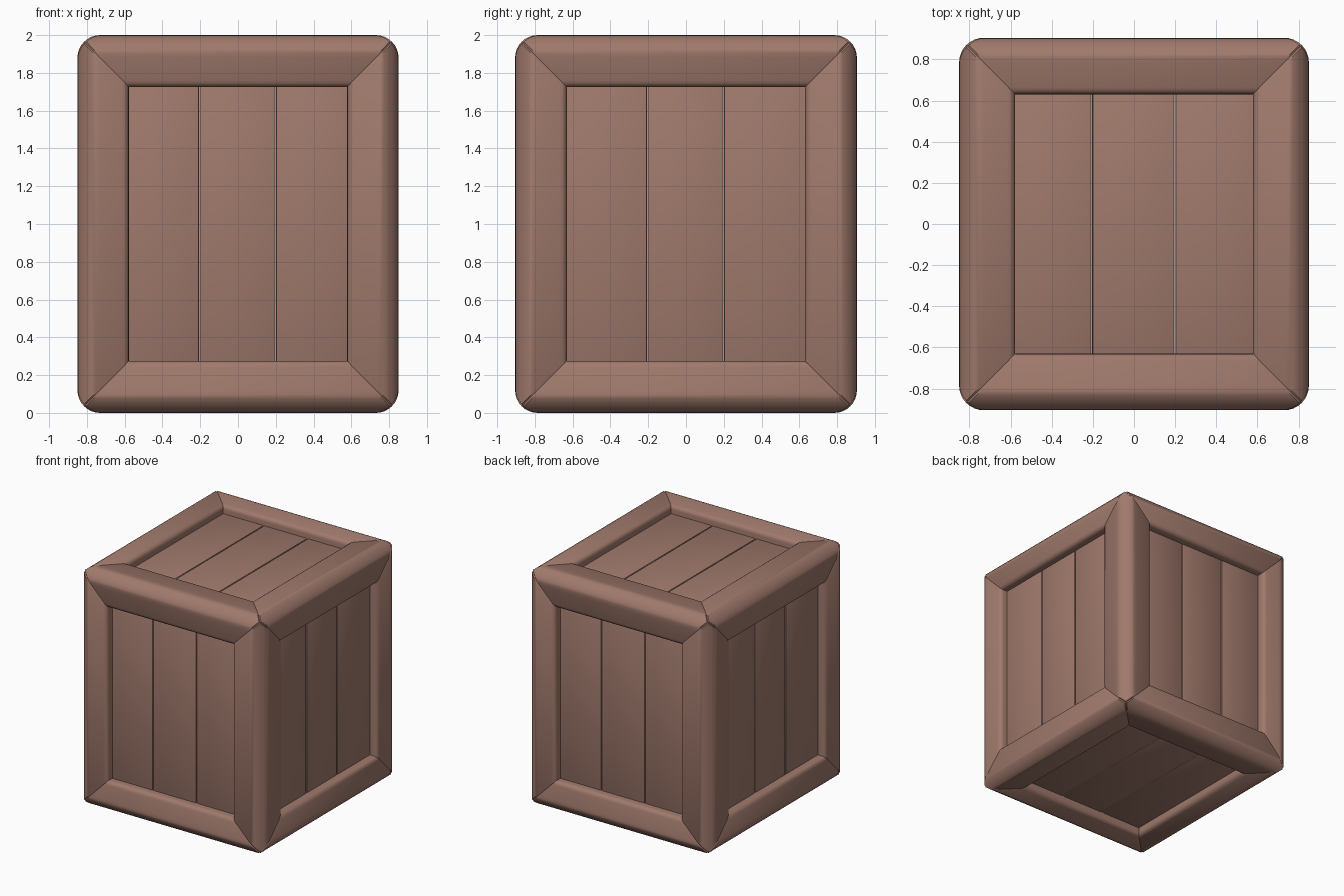
import bpy, bmesh, math
from mathutils import Vector

if "Cube" in bpy.data.objects:
    bpy.data.objects.remove(bpy.data.objects["Cube"])

HALF = (0.85, 0.905, 1.0)      # half sizes of the crate
WIDTH = (0.272, 0.275, 0.275)  # frame width measured along each axis
RECESS = 0.07                  # how deep the planks sit
LEG = 0.13                     # thickness of the frame legs
SEAM = 0.012                   # groove at the mitred joints

wood = bpy.data.materials.new("brown wood")
wood.diffuse_color = (0.35, 0.192, 0.15, 1)
wood.use_nodes = True
wood.node_tree.nodes["Principled BSDF"].inputs["Base Color"].default_value = wood.diffuse_color


def finish(name, bm, angle=40):
    bmesh.ops.recalc_face_normals(bm, faces=bm.faces)
    me = bpy.data.meshes.new(name)
    bm.to_mesh(me)
    bm.free()
    me.materials.append(wood)
    ob = bpy.data.objects.new(name, me)
    bpy.context.collection.objects.link(ob)
    bpy.ops.object.select_all(action='DESELECT')
    ob.select_set(True)
    bpy.context.view_layer.objects.active = ob
    bpy.ops.object.shade_smooth_by_angle(angle=math.radians(angle))
    return ob


def arc(cx, cy, r, start, end, n):
    out = []
    for i in range(n + 1):
        t = math.radians(start + (end - start) * i / n)
        out.append((cx + r * math.cos(t), cy + r * math.sin(t)))
    return out


def beam_profile(wa, wb):
    """L section as insets from the two outer faces, rounded outside."""
    r, s = 0.12, 0.035
    return (arc(r, r, r, 270, 180, 8) + arc(s, wb - s, s, 180, 90, 4)
            + [(LEG, wb), (LEG, LEG), (wa, LEG)]
            + arc(wa - s, s, s, 0, -90, 4))


def beam(name, axis, sa, sb):
    """Frame beam along one axis, mitred at both ends."""
    a, b = [i for i in range(3) if i != axis]
    prof = beam_profile(WIDTH[a], WIDTH[b])
    bm = bmesh.new()
    rings = []
    for end, inner in ((-1, False), (-1, True), (1, True), (1, False)):
        ring = []
        for pa, pb in prof:
            along = max(pa, pb) * WIDTH[axis] / max(WIDTH[a], WIDTH[b])
            if inner:
                along += SEAM
            else:
                pa, pb = min(pa + SEAM, WIDTH[a]), min(pb + SEAM, WIDTH[b])
            co = Vector((0, 0, 0))
            co[axis] = end * (HALF[axis] - along)
            co[a] = sa * (HALF[a] - pa)
            co[b] = sb * (HALF[b] - pb)
            co.z += HALF[2]
            ring.append(bm.verts.new(co))
        rings.append(ring)
    n = len(prof)
    for r0, r1 in zip(rings, rings[1:]):
        for i in range(n):
            j = (i + 1) % n
            bm.faces.new((r0[i], r0[j], r1[j], r1[i]))
    caps = [bm.faces.new(rings[0]), bm.faces.new(rings[-1])]
    bmesh.ops.triangulate(bm, faces=caps)
    finish(name, bm)


def plank(name, lo, hi):
    bm = bmesh.new()
    bmesh.ops.create_cube(bm, size=1)
    for v in bm.verts:
        v.co = Vector([lo[i] + (v.co[i] + 0.5) * (hi[i] - lo[i]) for i in range(3)])
        v.co.z += HALF[2]
    bmesh.ops.bevel(bm, geom=bm.edges[:], offset=0.01, segments=2,
                    profile=0.5, affect='EDGES')
    finish(name, bm)


# Twelve rounded frame beams
for axis, label in ((0, "cross_rail"), (1, "side_rail"), (2, "corner_post")):
    for sa in (-1, 1):
        for sb in (-1, 1):
            beam(label, axis, sa, sb)

# Three planks in each of the six recessed panels: (normal, across, along)
panels = [(0, 1, 2, "side_plank"), (1, 0, 2, "wall_plank"), (2, 0, 1, "lid_plank")]
for normal, across, along, label in panels:
    edge = HALF[across] - WIDTH[across] + 0.03
    length = HALF[along] - WIDTH[along] + 0.03
    cuts = [-edge, -0.205, 0.2, edge]
    for sign in (-1, 1):
        d0 = sign * (HALF[normal] - RECESS)
        d1 = sign * (HALF[normal] - LEG - 0.02)
        for c0, c1 in zip(cuts, cuts[1:]):
            lo, hi = [0, 0, 0], [0, 0, 0]
            lo[normal], hi[normal] = min(d0, d1), max(d0, d1)
            lo[across], hi[across] = c0 + 0.002, c1 - 0.002
            lo[along], hi[along] = -length, length
            plank(label, lo, hi)
